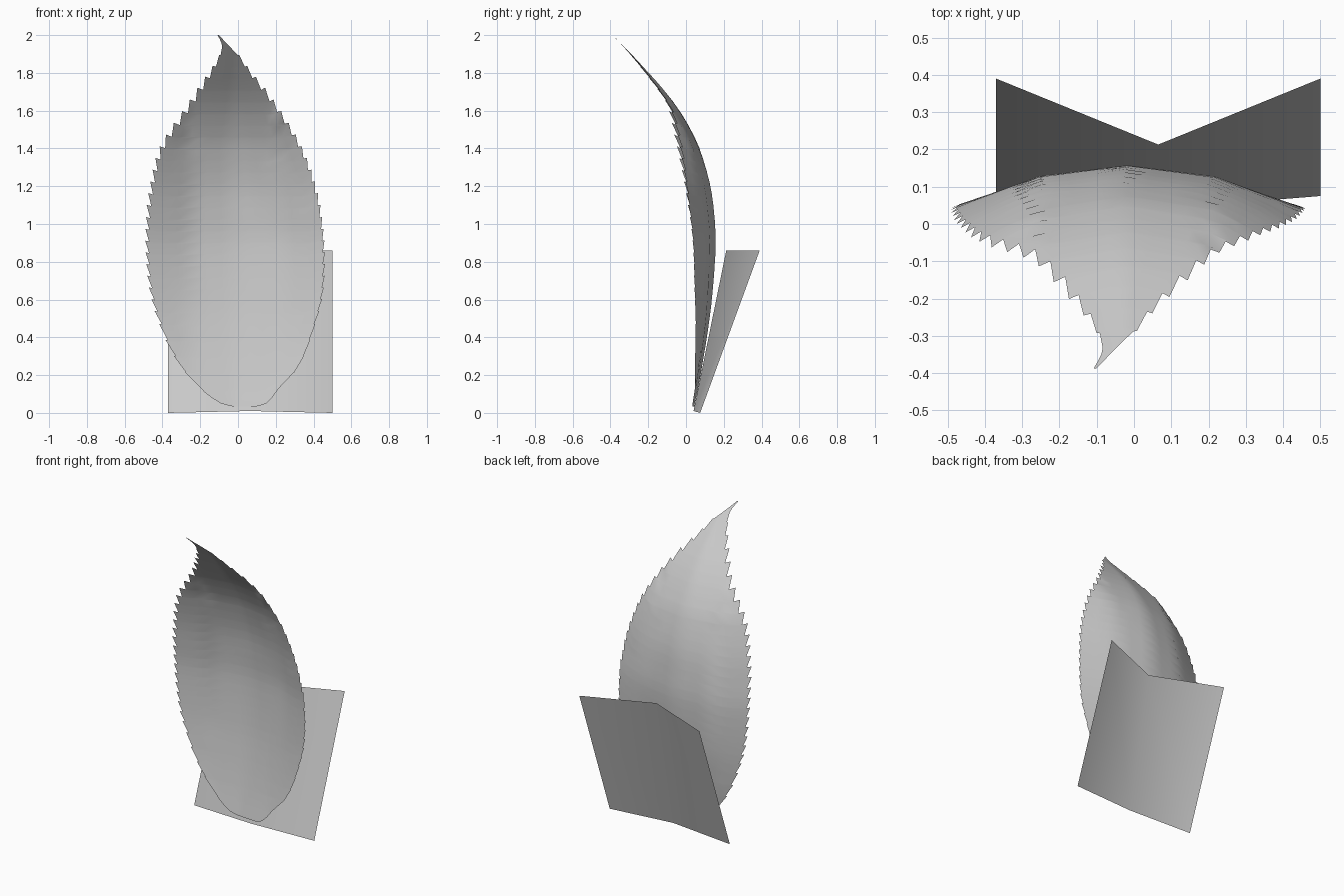
import bpy

if "Cube" in bpy.data.objects:
    bpy.data.objects.remove(bpy.data.objects["Cube"])

# Outline of the leaf by height: z, left x, right x
OUTLINE = [(0.035, -0.03, 0.10), (0.05, -0.09, 0.15), (0.12, -0.19, 0.21),
           (0.2, -0.27, 0.29), (0.28, -0.325, 0.34), (0.4, -0.385, 0.385),
           (0.6, -0.45, 0.44), (0.8, -0.475, 0.453), (1.0, -0.475, 0.44),
           (1.2, -0.45, 0.40), (1.4, -0.395, 0.325), (1.6, -0.265, 0.205),
           (1.7, -0.20, 0.135), (1.8, -0.14, 0.06), (1.9, -0.09, -0.005),
           (1.95, -0.085, -0.055), (2.0, -0.108, -0.10)]
# Bend of the leaf by height: z, y of midrib, cupping strength
SPINE = [(0.035, 0.044, 0.3), (0.2, 0.078, 0.3), (0.4, 0.112, 0.35),
         (0.6, 0.138, 0.42), (0.86, 0.157, 0.52), (1.0, 0.154, 0.58),
         (1.2, 0.130, 0.66), (1.4, 0.074, 0.70), (1.5, 0.027, 0.72),
         (1.6, -0.033, 0.70), (1.7, -0.108, 0.66), (1.8, -0.197, 0.6),
         (1.9, -0.29, 0.4), (2.0, -0.385, 0.1)]


def sample(table, z, col):
    """Smooth (cubic) lookup of a column at height z."""
    n = len(table)
    i = 0
    while i < n - 2 and z > table[i + 1][0]:
        i += 1

    def slope(j):
        a, b = table[max(j - 1, 0)], table[min(j + 1, n - 1)]
        return (b[col] - a[col]) / (b[0] - a[0])
    p, q = table[i], table[i + 1]
    h = q[0] - p[0]
    t = min(max((z - p[0]) / h, 0), 1)
    return ((2*t**3 - 3*t**2 + 1) * p[col] + (t**3 - 2*t**2 + t) * h * slope(i)
            + (3*t**2 - 2*t**3) * q[col] + (t**3 - t**2) * h * slope(i + 1))


def cup(x):
    """Cross-section of the blade: flat strips folded toward the front."""
    d, k = abs(x + 0.02), 0.235
    return d * k if d < k else k * k + (d - k) * 3 * k


def sheet(name, rows):
    """Single-sided grid mesh from equal-length rows of points, smooth shaded."""
    w = len(rows[0])
    verts = [p for r in rows for p in r]
    faces = [(r*w + c, r*w + c + 1, (r+1)*w + c + 1, (r+1)*w + c)
             for r in range(len(rows) - 1) for c in range(w - 1)]
    mesh = bpy.data.meshes.new(name)
    mesh.from_pydata(verts, [], faces)
    for f in mesh.polygons:
        f.use_smooth = True
    obj = bpy.data.objects.new(name, mesh)
    bpy.context.collection.objects.link(obj)
    return obj


# Row heights with tooth size: rounded base first, then saw teeth, then the tip
levels = [(0.035, 0), (0.042, 0), (0.05, 0), (0.08, 0), (0.11, 0)]
z = 0.13
while z < 1.85:
    pitch = 0.085 if z < 0.4 else 0.062
    amp = 0.009 if z < 0.4 else 0.011 if z < 1.0 else 0.013
    levels += [(z, -amp * 0.6), (z + pitch * 0.85, amp)]
    z += pitch
levels += [(z, 0), (1.94, 0), (1.96, 0), (1.98, 0), (2.0, 0)]

# Leaf blade: tooth tips are pulled outward and up at the edge columns
COLS = 12
rows = []
for z, tooth in levels:
    left, right = sample(OUTLINE, z, 1), sample(OUTLINE, z, 2)
    tooth *= min(1, (right - left) / 0.3)
    left -= tooth * 1.2
    right += tooth * 0.7
    row = []
    for c in range(COLS + 1):
        x = left + (right - left) * c / COLS
        h = z + (max(tooth, 0) * 1.6 if c in (0, COLS) else 0)
        y = sample(SPINE, h, 1) - sample(SPINE, h, 2) * cup(x)
        row.append((x, y, h))
    rows.append(row)
sheet("leaf_blade", rows)

# Folded backing panel behind the leaf
sheet("backing_panel", [
    [(-0.37, 0.075, 0.0), (0.065, 0.04, 0.01), (0.5, 0.075, 0.0)],
    [(-0.37, 0.39, 0.86), (0.065, 0.213, 0.86), (0.5, 0.39, 0.86)]])
